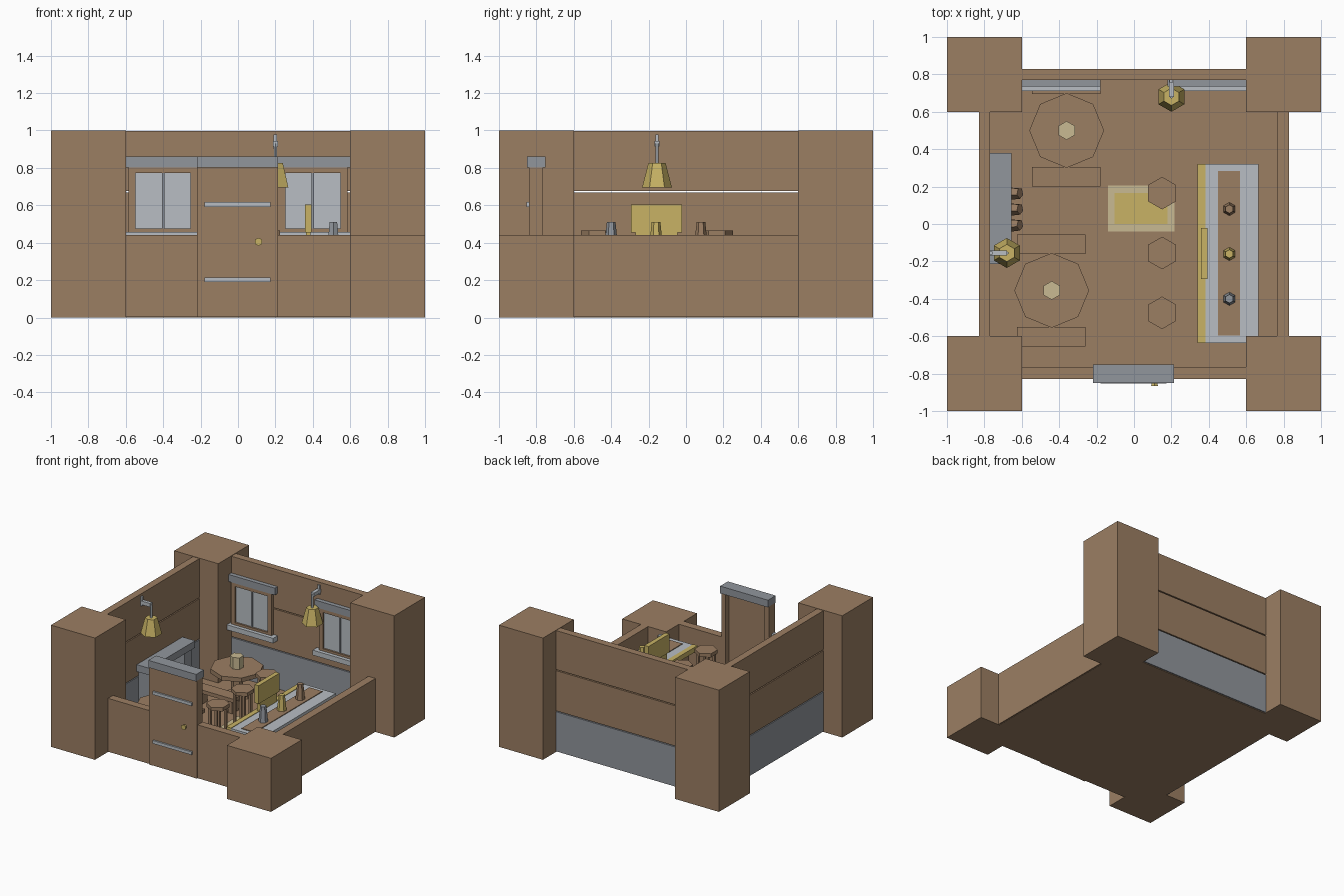
import bpy
from math import radians

cube = bpy.data.objects.get("Cube")
if cube:
    bpy.data.objects.remove(cube, do_unlink=True)


def material(name, r, g, b):
    m = bpy.data.materials.new(name)
    m.use_nodes = True
    m.diffuse_color = (r, g, b, 1)
    m.node_tree.nodes["Principled BSDF"].inputs["Base Color"].default_value = (r, g, b, 1)
    return m


WOOD = material("warm wood", 0.33, 0.21, 0.124)
STONE = material("stone grey", 0.285, 0.305, 0.335)
PALE = material("pale grey", 0.48, 0.515, 0.55)
GOLD = material("brass yellow", 0.58, 0.45, 0.13)
CREAM = material("cream", 0.58, 0.49, 0.29)


def box(name, mat, x, y, z):
    """Box from (min, max) ranges on each axis."""
    bpy.ops.mesh.primitive_cube_add(size=1, location=[sum(r) / 2 for r in (x, y, z)])
    ob = bpy.context.object
    ob.name = name
    ob.scale = [r[1] - r[0] for r in (x, y, z)]
    bpy.ops.object.transform_apply(location=False, rotation=False)
    ob.data.materials.append(mat)
    return ob


def prism(name, mat, x, y, z, r1, r2, sides=6, rot=(0, 0, 0)):
    """Straight or tapered prism standing on the lower end of z."""
    bpy.ops.mesh.primitive_cone_add(vertices=sides, radius1=r1, radius2=r2,
                                    depth=z[1] - z[0], location=(x, y, sum(z) / 2), rotation=rot)
    ob = bpy.context.object
    ob.name = name
    ob.data.materials.append(mat)
    return ob


# Floor and corner pillars; one pillar is cut low
box("floor", WOOD, (-0.82, 0.82), (-0.82, 0.82), (0, 0.02))
for sx in (-1, 1):
    for sy in (-1, 1):
        low = sx > 0 > sy
        box("corner_pillar", WOOD, sorted((sx, sx * 0.6)), sorted((sy, sy * 0.6)),
            (0, 0.44 if low else 1))

# Tall walls: stone base and two plank courses with open slits between
span = (-0.61, 0.61)
for mat, z in ((STONE, (0.005, 0.33)), (WOOD, (0.338, 0.668)), (WOOD, (0.677, 0.997))):
    box("back_wall_course", mat, span, (0.77, 0.83), z)
    box("side_wall_course", mat, (-0.83, -0.77), span, z)

# Low walls
box("low_side_wall", WOOD, (0.765, 0.83), span, (0.002, 0.44))
for x in ((-0.61, -0.22), (0.215, 0.61)):
    box("low_front_wall", WOOD, x, (-0.83, -0.765), (0.002, 0.44))

# Door with frame, header, bands and knob
box("door_panel", WOOD, (-0.2, 0.195), (-0.838, -0.805), (0.002, 0.805))
for x in ((-0.22, -0.18), (0.175, 0.215)):
    box("door_post", WOOD, x, (-0.84, -0.765), (0.002, 0.805))
box("door_header", STONE, (-0.22, 0.215), (-0.85, -0.75), (0.803, 0.862))
for z in (0.19, 0.592):
    box("door_band", PALE, (-0.18, 0.175), (-0.852, -0.836), (z, z + 0.025))
prism("door_knob", GOLD, 0.11, -0.852, (0.39, 0.42), 0.012, 0.022, rot=(radians(90), 0, 0))

# Windows on the back wall
for cx in (-0.4, 0.4):
    box("window_lintel", STONE, (cx - 0.22, cx + 0.22), (0.735, 0.775), (0.802, 0.86))
    box("window_sill", PALE, (cx - 0.22, cx + 0.22), (0.712, 0.775), (0.415, 0.456))
    for s in (-1, 1):
        edges = sorted((cx + s * 0.147, cx + s * 0.185))
        box("window_stile", WOOD, edges, (0.742, 0.775), (0.456, 0.802))
    for z in ((0.456, 0.475), (0.772, 0.802)):
        box("window_rail", WOOD, (cx - 0.147, cx + 0.147), (0.742, 0.775), z)
    box("window_pane", PALE, (cx - 0.147, cx + 0.147), (0.757, 0.775), (0.475, 0.772))
    box("window_mullion", STONE, (cx - 0.006, cx + 0.006), (0.748, 0.76), (0.475, 0.772))

# Hanging wall lamps
for x, y, dx, dy in ((0.2, 0.68, 0, 0.09), (-0.68, -0.155, -0.09, 0)):
    prism("lamp_shade", GOLD, x, y, (0.695, 0.825), 0.08, 0.046)
    prism("lamp_stem", PALE, x, y, (0.82, 0.93), 0.009, 0.009)
    xs, ys = sorted((x, x + dx)), sorted((y, y + dy))
    box("lamp_arm", PALE, (xs[0] - 0.014, xs[1] + 0.014) if dy else xs,
        (ys[0] - 0.014, ys[1] + 0.014) if dx else ys, (0.915, 0.945))
    px, py = x + dx * 0.95, y + dy * 0.95
    box("lamp_wall_plate", PALE, (px - 0.009, px + 0.009), (py - 0.009, py + 0.009), (0.9, 0.978))

# Round tables with mugs and benches
for x, y in ((-0.36, 0.5), (-0.44, -0.355)):
    prism("table_top", WOOD, x, y, (0.22, 0.255), 0.2, 0.2, 8)
    prism("table_leg", WOOD, x, y, (0.02, 0.22), 0.045, 0.045)
    prism("table_foot", WOOD, x, y, (0.02, 0.045), 0.1, 0.08, 8)
    prism("mug", CREAM, x, y, (0.255, 0.35), 0.05, 0.05)
    for cy in (y - 0.247, y + 0.247):
        box("bench_seat", WOOD, (x - 0.185, x + 0.18), (cy - 0.052, cy + 0.052), (0.12, 0.15))
        for cx in (x - 0.14, x + 0.14):
            box("bench_leg", WOOD, (cx - 0.018, cx + 0.018), (cy - 0.04, cy + 0.04), (0.02, 0.12))

# Rug
box("rug_border", CREAM, (-0.14, 0.217), (-0.04, 0.205), (0.02, 0.025))
box("rug_centre", GOLD, (-0.105, 0.18), (0, 0.167), (0.022, 0.029))

# Bar stools
for y in (0.165, -0.155, -0.475):
    prism("stool_seat", WOOD, 0.15, y, (0.435, 0.465), 0.087, 0.087)
    prism("stool_ring", WOOD, 0.15, y, (0.16, 0.18), 0.06, 0.06)
    for sx in (-1, 1):
        for sy in (-1, 1):
            cx, cy = 0.15 + sx * 0.042, y + sy * 0.042
            box("stool_leg", WOOD, (cx - 0.01, cx + 0.01), (cy - 0.01, cy + 0.01), (0.02, 0.437))

# Bar counter with edge rail, inlay, sign and bottles
box("counter_body", WOOD, (0.4, 0.64), (-0.61, 0.295), (0.02, 0.345))
box("counter_top", PALE, (0.38, 0.665), (-0.635, 0.32), (0.345, 0.38))
box("counter_rail", GOLD, (0.34, 0.381), (-0.635, 0.32), (0.343, 0.384))
box("counter_inlay", WOOD, (0.45, 0.568), (-0.595, 0.283), (0.375, 0.386))
box("bar_sign", GOLD, (0.357, 0.394), (-0.295, -0.022), (0.455, 0.605))
box("bar_sign_stand", GOLD, (0.363, 0.388), (-0.27, -0.045), (0.38, 0.456))
for y, mat in ((-0.4, STONE), (-0.16, GOLD), (0.08, WOOD)):
    prism("bottle", mat, 0.51, y, (0.385, 0.512), 0.036, 0.023)

# Fireplace with mantel, jambs and logs
box("mantel", STONE, (-0.77, -0.655), (-0.215, 0.38), (0.38, 0.437))
for y in ((-0.19, -0.1), (0.265, 0.355)):
    box("fireplace_jamb", STONE, (-0.77, -0.67), y, (0.02, 0.38))
for y in (-0.005, 0.08, 0.165):
    prism("log", WOOD, -0.675, y, (0, 0.16), 0.045, 0.03, 5,
          (0, radians(-55), radians(180))).location.z = 0.085
